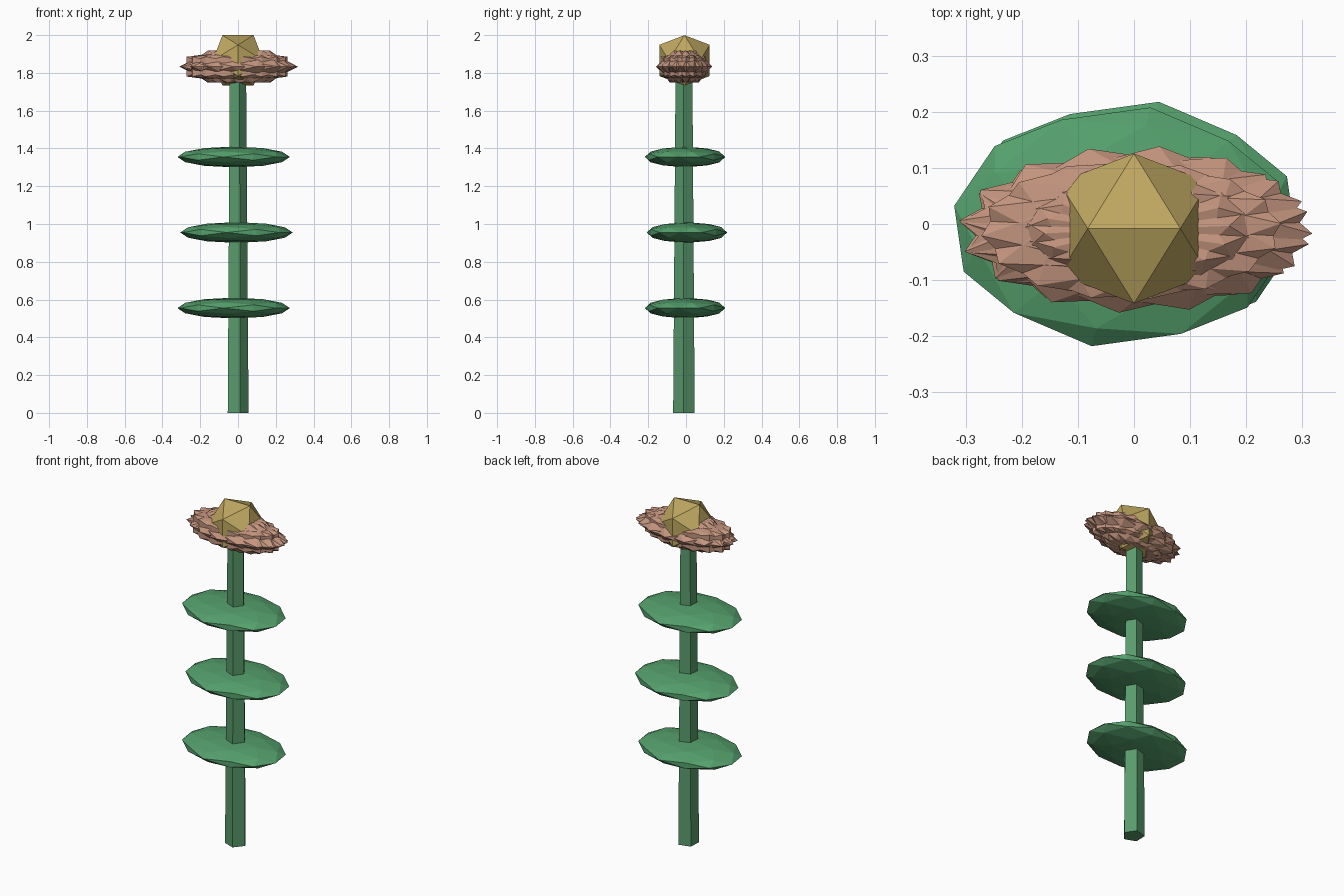
import bpy, bmesh, math
from mathutils import Matrix, Vector

if "Cube" in bpy.data.objects:
    bpy.data.objects.remove(bpy.data.objects["Cube"])


def material(name, rgb):
    m = bpy.data.materials.new(name)
    m.diffuse_color = (*rgb, 1)
    m.use_nodes = True
    m.node_tree.nodes["Principled BSDF"].inputs["Base Color"].default_value = m.diffuse_color
    return m


GREEN = material("stem_green", (0.10, 0.33, 0.15))
LEAF = material("leaf_green", (0.09, 0.35, 0.15))
PINK = material("petal_pink", (0.55, 0.30, 0.21))
GOLD = material("centre_gold", (0.52, 0.39, 0.12))


def finish(name, bm, mat):
    mesh = bpy.data.meshes.new(name)
    bm.to_mesh(mesh)
    bm.free()
    mesh.materials.append(mat)
    ob = bpy.data.objects.new(name, mesh)
    bpy.context.collection.objects.link(ob)


def gem(bm, centre, size, turn=0, smooth=False):
    """Icosahedron with an edge on top, turned about z and then stretched."""
    p = (1 + 5 ** 0.5) / 2
    part = bmesh.new()
    for a in (-1, 1):
        for b in (-p, p):
            for co in ((a, 0, b), (0, b, a), (b, a, 0)):
                part.verts.new(Vector(co).normalized())
    bmesh.ops.convex_hull(part, input=part.verts[:])
    if smooth:
        bmesh.ops.subdivide_edges(part, edges=part.edges[:], cuts=1, use_grid_fill=True)
        for v in part.verts:
            v.co.normalize()
    bmesh.ops.recalc_face_normals(part, faces=part.faces[:])
    part.transform(Matrix.Translation(centre) @ Matrix.Diagonal((*size, 1))
                   @ Matrix.Rotation(math.radians(turn), 4, 'Z'))
    temp = bpy.data.meshes.new("temp")
    part.to_mesh(temp)
    part.free()
    bm.from_mesh(temp)
    bpy.data.meshes.remove(temp)


# Five-sided tapering stem
bm = bmesh.new()
bmesh.ops.create_cone(bm, cap_ends=True, segments=5, radius1=0.06, radius2=0.047, depth=1.8,
                      matrix=Matrix.Translation((-0.004, -0.01, 0.9)))
ang = [math.atan2(v.co.y + 0.01, v.co.x + 0.004) for v in bm.verts]
spin = math.radians(-75) - ang[0]
bmesh.ops.rotate(bm, verts=bm.verts[:], cent=(-0.004, -0.01, 0),
                 matrix=Matrix.Rotation(spin, 3, 'Z'))
finish("stem", bm, GREEN)

# Three flattened leaf pads
for i, (x, y) in enumerate(((-0.023, -0.005), (-0.008, 0.005), (-0.023, -0.005))):
    bm = bmesh.new()
    gem(bm, (x, y, 0.555 + 0.4 * i), (0.302, 0.216, 0.055), -10, True)
    finish(f"leaf_{i + 1}", bm, LEAF)

# Overlapping spiky petals
N = 8
for k in range(N):
    bm = bmesh.new()
    a = 2 * math.pi * k / N
    gem(bm, (0.005 * math.cos(a), -0.01 + 0.005 * math.sin(a), 1.833),
        (0.315, 0.145, 0.1), 22.5 * k + 5)
    finish(f"petal_{k + 1}", bm, PINK)

# Flower centre
bm = bmesh.new()
gem(bm, (0, -0.008, 1.866), (0.157, 0.157, 0.157))
finish("flower_centre", bm, GOLD)
